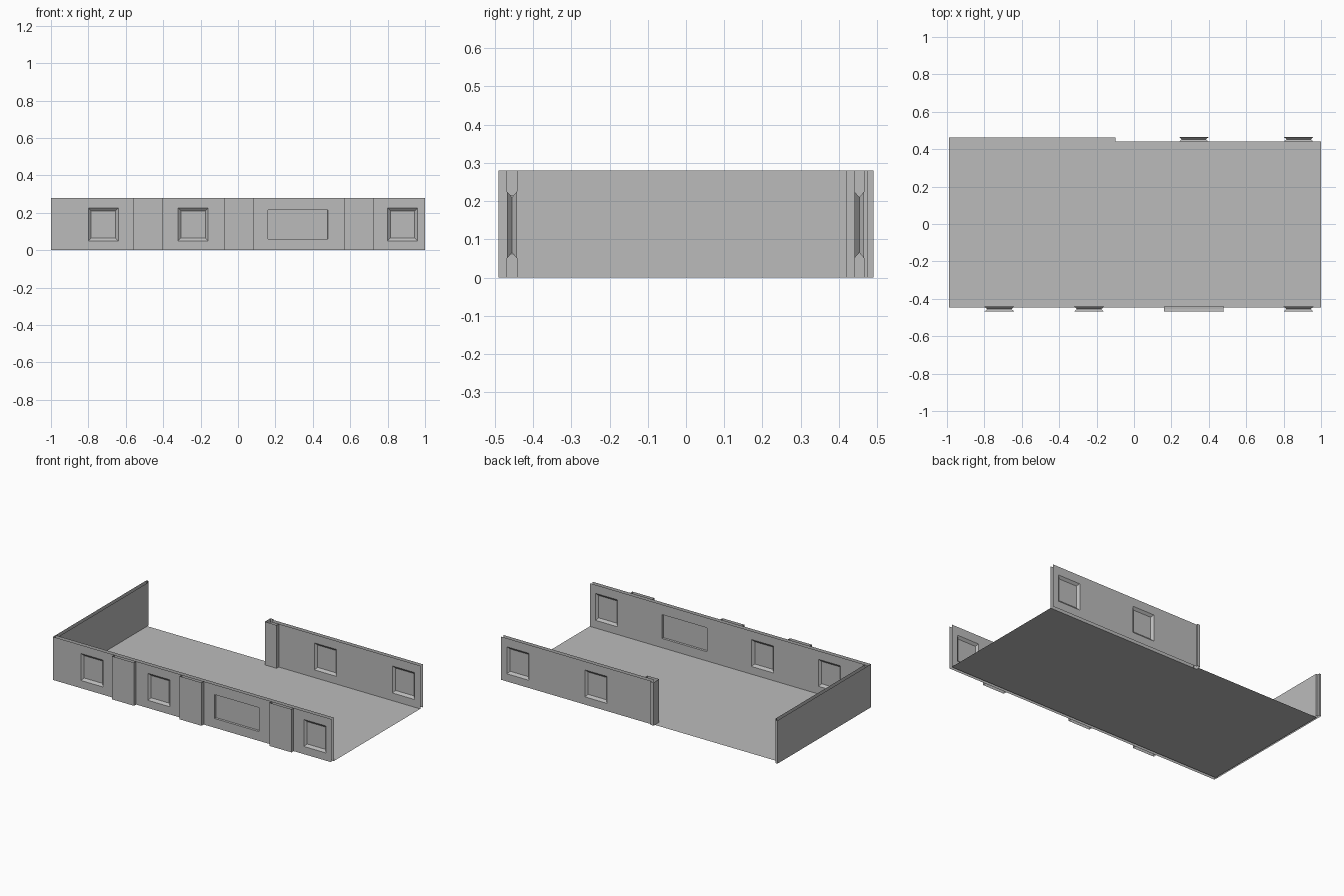
import bpy
import bmesh

if "Cube" in bpy.data.objects:
    bpy.data.objects.remove(bpy.data.objects["Cube"])

HEIGHT = 0.28

# Single plain grey for the whole building shell
grey = bpy.data.materials.new("plain_grey")
grey.use_nodes = True
colour = (0.5, 0.5, 0.5, 1)
grey.diffuse_color = colour
grey.node_tree.nodes["Principled BSDF"].inputs["Base Color"].default_value = colour


def finish(name, bm):
    bmesh.ops.remove_doubles(bm, verts=bm.verts, dist=0.0005)
    mesh = bpy.data.meshes.new(name)
    bm.to_mesh(mesh)
    bm.free()
    mesh.materials.append(grey)
    obj = bpy.data.objects.new(name, mesh)
    bpy.context.collection.objects.link(obj)
    return obj


def quad(bm, *corners):
    return bm.faces.new([bm.verts.new(c) for c in corners])


def ribbon(name, path):
    """Upright sheet following a plan path, open at top and bottom."""
    bm = bmesh.new()
    for (xa, ya), (xb, yb) in zip(path, path[1:]):
        quad(bm, (xa, ya, 0), (xb, yb, 0), (xb, yb, HEIGHT), (xa, ya, HEIGHT))
    return finish(name, bm)


def rectangle(x0, x1, z0, z1, y, inset=0):
    return [(x0 + inset, y, z0 + inset), (x1 - inset, y, z0 + inset),
            (x1 - inset, y, z1 - inset), (x0 + inset, y, z1 - inset)]


def sheet(bm, x0, x1, y, outward, windows):
    """One wall skin with rectangular window openings."""
    def patch(xa, xb, za, zb):
        corners = rectangle(xa, xb, za, zb, y)
        quad(bm, *(corners if outward < 0 else corners[::-1]))

    left = x0
    for wx0, wx1, z0, z1, _ in windows:
        patch(left, wx0, 0, HEIGHT)
        patch(wx0, wx1, 0, z0)
        patch(wx0, wx1, z1, HEIGHT)
        left = wx1
    patch(left, x1, 0, HEIGHT)


def window(name, x0, x1, z0, z1, inset, ya, yb):
    """Reveal narrowing from both skins to a solid central pane."""
    bm = bmesh.new()
    mid, lip = (ya + yb) / 2, (yb - ya) * 0.2
    rings = [rectangle(x0, x1, z0, z1, ya),
             rectangle(x0, x1, z0, z1, ya + lip, inset * 0.4),
             rectangle(x0, x1, z0, z1, mid, inset),
             rectangle(x0, x1, z0, z1, yb - lip, inset * 0.4),
             rectangle(x0, x1, z0, z1, yb)]
    for a, b in zip(rings, rings[1:]):
        for i in range(4):
            j = (i + 1) % 4
            quad(bm, a[i], a[j], b[j], b[i])
    quad(bm, *rings[2])
    finish(name, bm)


def wall(name, x0, x1, ya, yb, windows):
    bm = bmesh.new()
    sheet(bm, x0, x1, ya, -1, windows)
    sheet(bm, x0, x1, yb, 1, windows)
    finish(name, bm)
    for number, w in enumerate(windows, 1):
        window(f"{name}_window_{number}", *w, ya, yb)


def small_window(x):
    return (x, x + 0.16, 0.05, 0.225, 0.015)


# Floor sheet, stepped back where the rear wall stands
bm = bmesh.new()
outline = [(-0.99, -0.447), (1, -0.447), (1, 0.442), (-0.1, 0.442),
           (-0.1, 0.462), (-0.99, 0.462)]
bm.faces.new([bm.verts.new((x, y, 0)) for x, y in outline])
finish("floor", bm)

# Front and rear walls with windows
wide_window = (0.16, 0.48, 0.06, 0.215, 0.001)
wall("front_wall", -1, 1, -0.468, -0.442,
     [small_window(-0.8), small_window(-0.32), wide_window, small_window(0.8)])
wall("rear_wall", -0.08, 1, 0.44, 0.466,
     [small_window(0.24), small_window(0.8)])

# Blank side wall with a stepped rear end
ribbon("side_wall", [(-1, -0.468), (-1, 0.49), (-0.987, 0.49),
                     (-0.987, 0.475), (-0.975, 0.475), (-0.975, -0.442)])

# Shallow pilasters on the front
for i, x in enumerate((-0.56, -0.075, 0.57), 1):
    ribbon(f"pilaster_{i}", [(x, -0.468), (x, -0.49),
                             (x + 0.157, -0.49), (x + 0.157, -0.468)])

# Post closing the free end of the rear wall
ribbon("rear_wall_end_post", [(-0.08, 0.466), (-0.08, 0.476), (-0.1, 0.476),
                              (-0.1, 0.418), (-0.015, 0.418), (-0.015, 0.44)])
